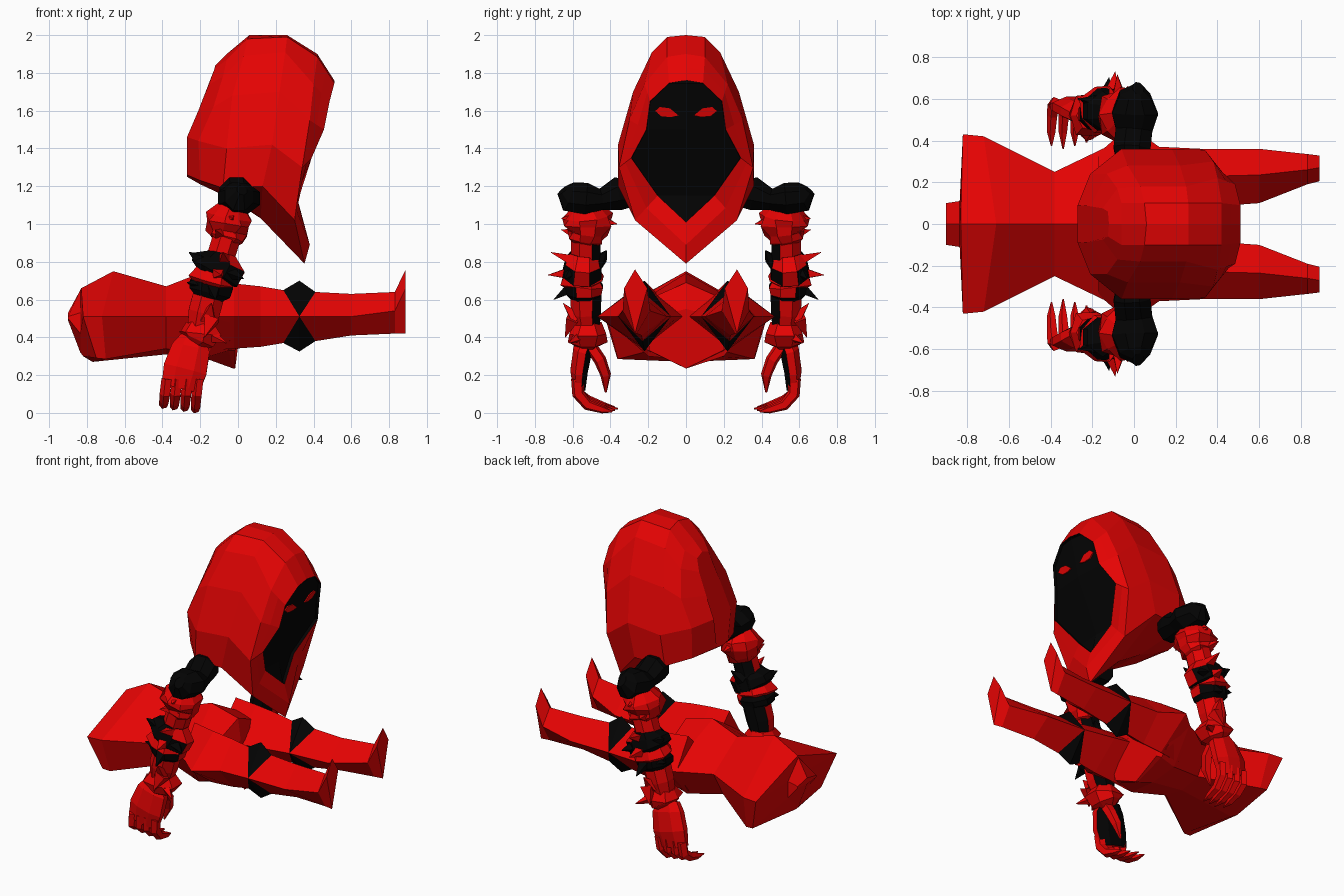
import bpy, bmesh, math
from mathutils import Vector


def material(name, rgb):
    m = bpy.data.materials.new(name)
    m.diffuse_color = (*rgb, 1)
    return m


RED = material("red cloth", (0.78, 0.001, 0.001))
BLACK = material("black cloth", (0.001, 0.001, 0.001))


def loft(name, rings, closed=True, caps=True, rule=None, mirror=False, base=RED):
    """Skin a list of equal-length point rings; rule(face, ring_index) marks black faces."""
    bm = bmesh.new()
    tag = bm.faces.layers.int.new("ring")
    rows = [[bm.verts.new(p) for p in r] for r in rings]
    n = len(rows[0])
    for i in range(len(rows) - 1):
        for j in range(n if closed else n - 1):
            k = (j + 1) % n
            f = bm.faces.new((rows[i][j], rows[i][k], rows[i + 1][k], rows[i + 1][j]))
            f[tag] = i
    if caps:
        for r, t in ((rows[0], 0), (rows[-1], len(rows) - 2)):
            f = bm.faces.new(r)
            f[tag] = t
    bmesh.ops.remove_doubles(bm, verts=bm.verts[:], dist=0.0005)
    bmesh.ops.recalc_face_normals(bm, faces=bm.faces[:])
    bm.normal_update()
    if rule:
        for f in bm.faces:
            f.material_index = 1 if rule(f, f[tag]) else 0
    me = bpy.data.meshes.new(name)
    bm.to_mesh(me)
    bm.free()
    me.materials.append(base)
    me.materials.append(BLACK)
    ob = bpy.data.objects.new(name, me)
    bpy.context.collection.objects.link(ob)
    if mirror:
        md = ob.modifiers.new("mirror", "MIRROR")
        md.use_axis = (False, True, False)
        md.use_mirror_merge = False
    return ob


def tube(name, path, sides=6, star=None, **kw):
    """Path entries are (x, y, z, radius_u, radius_v); star holds a spike factor per ring."""
    pts = [Vector(p[:3]) for p in path]
    rings = []
    for i, p in enumerate(path):
        t = (pts[min(i + 1, len(pts) - 1)] - pts[max(i - 1, 0)]).normalized()
        u = Vector((1, 0, 0))
        u = (u - t * u.dot(t)).normalized()
        v = t.cross(u)
        ring = []
        for j in range(sides):
            a = 2 * math.pi * (j + 0.5) / sides
            s = star[i] if star and (j + i) % 2 else 1
            ring.append(pts[i] + (u * p[3] * math.cos(a) + v * p[4] * math.sin(a)) * s)
        rings.append(ring)
    return loft(name, rings, mirror=True, **kw)


def both(half):
    """Half ring from centre to centre, completed on the other side."""
    return half + [(x, -y, z) for x, y, z in half[-2:0:-1]]


# Hood: arches from the face opening to the back
rim = [(.51, 0, 1.76), (.51, .09, 1.745), (.485, .19, 1.65), (.455, .21, 1.5),
       (.39, .29, 1.35), (.31, .15, 1.15), (.345, 0, 1.01)]
front = [(.42, 0, 1.9), (.42, .1, 1.885), (.40, .22, 1.74), (.38, .30, 1.55),
         (.34, .355, 1.3), (.30, .27, 1.02), (.352, 0, .79)]
fold = [tuple((a + b) / 2 for a, b in zip(p, q)) for p, q in zip(rim, front)]
fold[-1] = (.38, 0, .89)
hood = [
    [(x - .05, y * .98, z) for x, y, z in rim], rim, fold, front,
    [(.26, 0, 2), (.26, .1, 1.99), (.25, .18, 1.91), (.22, .28, 1.7),
     (.18, .36, 1.42), (.13, .36, 1.2), (.12, 0, 1.03)],
    [(.06, 0, 2), (.05, .1, 1.98), (.03, .18, 1.89), (-.03, .28, 1.68),
     (-.06, .36, 1.4), (-.08, .34, 1.19), (-.05, 0, 1.14)],
    [(-.06, 0, 1.9), (-.06, .1, 1.87), (-.08, .17, 1.78), (-.13, .24, 1.62),
     (-.21, .24, 1.44), (-.2, .22, 1.23), (-.2, 0, 1.21)],
    [(-.12, 0, 1.84), (-.125, .06, 1.82), (-.15, .075, 1.74), (-.21, .085, 1.6),
     (-.27, .09, 1.46), (-.27, .06, 1.26), (-.27, 0, 1.25)],
]
loft("hood", [both(r) for r in hood], rule=lambda f, i: i == 0)

# Face: horizontal rows filling the opening
face_rows = [(x - .02, y, z) for x, y, z in rim]
loft("face", [[(x, y, z), (x + .012, 0, z), (x, -y, z)] for x, y, z in face_rows],
     closed=False, caps=False, base=BLACK)


# Eyes: thin leaf plates lying on the face
def eye_point(y, z, off):
    x = .435 + .03 * (z - 1.5) / .15 + .012 * (1 - y / .2)
    return (x + off, y, z)


leaf = [(.04, 1.575), (.085, 1.612), (.14, 1.62), (.165, 1.598), (.13, 1.57), (.08, 1.566)]
loft("eyes", [[eye_point(y, z, o) for y, z in leaf] for o in (.001, .008)], mirror=True)

# Torso lying along x: top, side, lower side, bottom of each section
torso = [
    [(-.9, 0, .53), (-.9, .1, .51), (-.9, .1, .5), (-.9, 0, .49)],
    [(-.835, 0, .65), (-.835, .11, .53), (-.835, .11, .42), (-.835, 0, .32)],
    [(-.83, 0, .66), (-.82, .43, .51), (-.75, .365, .29), (-.82, 0, .3)],
    [(-.66, 0, .75), (-.72, .42, .51), (-.70, .36, .285), (-.77, 0, .27)],
    [(-.38, 0, .67), (-.38, .25, .51), (-.38, .15, .34), (-.38, 0, .31)],
    [(-.2, 0, .74), (-.13, .37, .51), (-.15, .2, .3), (-.15, 0, .28)],
    [(0, 0, .69), (-.03, .43, .5), (-.05, .2, .33), (-.025, 0, .235)],
    [(.02, 0, .55), (.02, .2, .5), (-.015, .195, .33), (-.015, 0, .235)],
]
loft("torso", [both(r) for r in torso])


# Legs: diamond sections with a bow-tie knee patch
def diamond(x, ymid, top, bottom, outer, inner, side_x=None, zmid=.51):
    s = x if side_x is None else side_x
    return [(x, ymid, top), (s, outer, zmid), (x, ymid, bottom), (s, inner, zmid)]


leg = [
    diamond(-.17, .22, .70, .33, .34, .03),
    diamond(-.02, .23, .685, .34, .47, .01),
    diamond(.12, .23, .67, .35, .37, .04),
    diamond(.24, .23, .65, .37, .36, .08, .325),
    diamond(.325, .22, .70, .325, .36, .08, .325),
    diamond(.41, .23, .64, .38, .36, .08, .325),
    diamond(.6, .235, .63, .41, .36, .10),
    diamond(.83, .26, .64, .42, .335, .19, zmid=.54),
    diamond(.888, .27, .76, .42, .328, .205, zmid=.66),
]
loft("leg", leg, mirror=True, rule=lambda f, i: i in (3, 4))

# Shoulder: flared black spool
tube("shoulder", [(-.01, .30, 1.16, .08, .08), (-.01, .36, 1.16, .095, .095),
                  (0, .45, 1.13, .095, .06), (.005, .53, 1.135, .12, .09),
                  (.005, .62, 1.145, .08, .085), (.02, .65, 1.18, .03, .04)], 8, base=BLACK)

# Upper arm with ragged sleeve layers
tube("sleeve", [(-.03, .53, 1.10, .07, .07), (-.045, .52, 1.04, .11, .12),
                (-.05, .52, 1.00, .115, .12), (-.06, .52, .95, .095, .09),
                (-.06, .53, .92, .09, .085), (-.075, .53, .89, .05, .05)],
     9, star=[1, 1.15, 1.2, 1.2, 1.2, 1])
inner_black = lambda f, i: f.normal.y < -.6
tube("upper_arm", [(-.05, .53, .96, .08, .085), (-.09, .53, .83, .08, .085),
                   (-.13, .53, .73, .085, .09)], 8, rule=inner_black)

# Elbow bands, red toward the front of the body, and the cuff between them
not_front = lambda f, i: f.normal.x < .6
tube("elbow_band", [(-.085, .54, .84, .08, .08), (-.095, .545, .795, .15, .10),
                    (-.125, .55, .74, .15, .11), (-.145, .55, .71, .08, .08)],
     8, rule=not_front)
tube("elbow_cuff", [(-.12, .55, .77, .09, .09), (-.14, .55, .70, .125, .115),
                    (-.15, .54, .66, .07, .07)], 8, star=[1, 1.1, 1])
tube("forearm_band", [(-.135, .53, .72, .09, .08), (-.14, .54, .68, .125, .11),
                      (-.15, .54, .635, .12, .10), (-.16, .54, .60, .07, .07)], 8,
     rule=not_front)
tube("forearm", [(-.15, .53, .64, .09, .09), (-.18, .53, .53, .09, .085),
                 (-.21, .52, .41, .065, .065)], 8, rule=inner_black)

# Pointed plates on the arm
spikes = [(-.07, .58, .80, -.08, .715, .85, RED), (-.11, .61, .74, -.09, .73, .73, RED),
          (-.13, .60, .67, -.12, .70, .60, BLACK), (-.16, .58, .50, -.14, .65, .58, RED),
          (-.05, .58, 1.03, -.03, .66, 1.03, RED), (-.05, .46, 1.02, -.02, .365, 1.0, RED),
          (-.08, .56, .94, -.12, .66, .97, RED), (-.1, .46, .8, -.04, .42, .86, BLACK),
          (-.14, .6, .5, -.18, .64, .4, RED), (-.06, .60, .75, .03, .64, .71, BLACK),
          (-.18, .58, .80, -.26, .60, .85, BLACK), (-.19, .58, .68, -.27, .60, .69, BLACK)]
for x, y, z, tx, ty, tz, mat in spikes:
    tube("arm_plate", [(x, y, z, .055, .045), (tx, ty, tz, .002, .002)], 4, base=mat)

# Ragged wrist cuff
tube("wrist_cuff", [(-.20, .52, .48, .075, .075), (-.20, .52, .42, .105, .10),
                    (-.21, .52, .385, .095, .09), (-.23, .52, .355, .05, .05)],
     7, star=[1, 1.2, 1.2, 1])
tube("cuff_point", [(-.17, .54, .42, .05, .05), (-.06, .62, .37, .002, .002)], 4)

# Hand: palm, four curled fingers and a thumb
tube("palm", [(-.24, .52, .40, .07, .05), (-.25, .545, .34, .11, .055),
              (-.28, .565, .23, .125, .05), (-.305, .565, .13, .11, .035)], 8,
     rule=lambda f, i: f.normal.y < -.5)
for k in range(4):
    x, z = -.375 + .056 * k, .04 - .008 * k
    tube("finger", [(x, .575, .18, .03, .035), (x - .01, .57, .10, .03, .035),
                    (x - .015, .52, z + .025, .027, .03), (x - .02, .44, z, .022, .02),
                    (x - .02, .36 + .015 * abs(k - 1), z - .01, .004, .004)], 5)
tube("thumb", [(-.21, .51, .36, .04, .035), (-.20, .455, .28, .035, .035),
               (-.22, .425, .20, .03, .03), (-.25, .425, .11, .006, .006)], 5)
